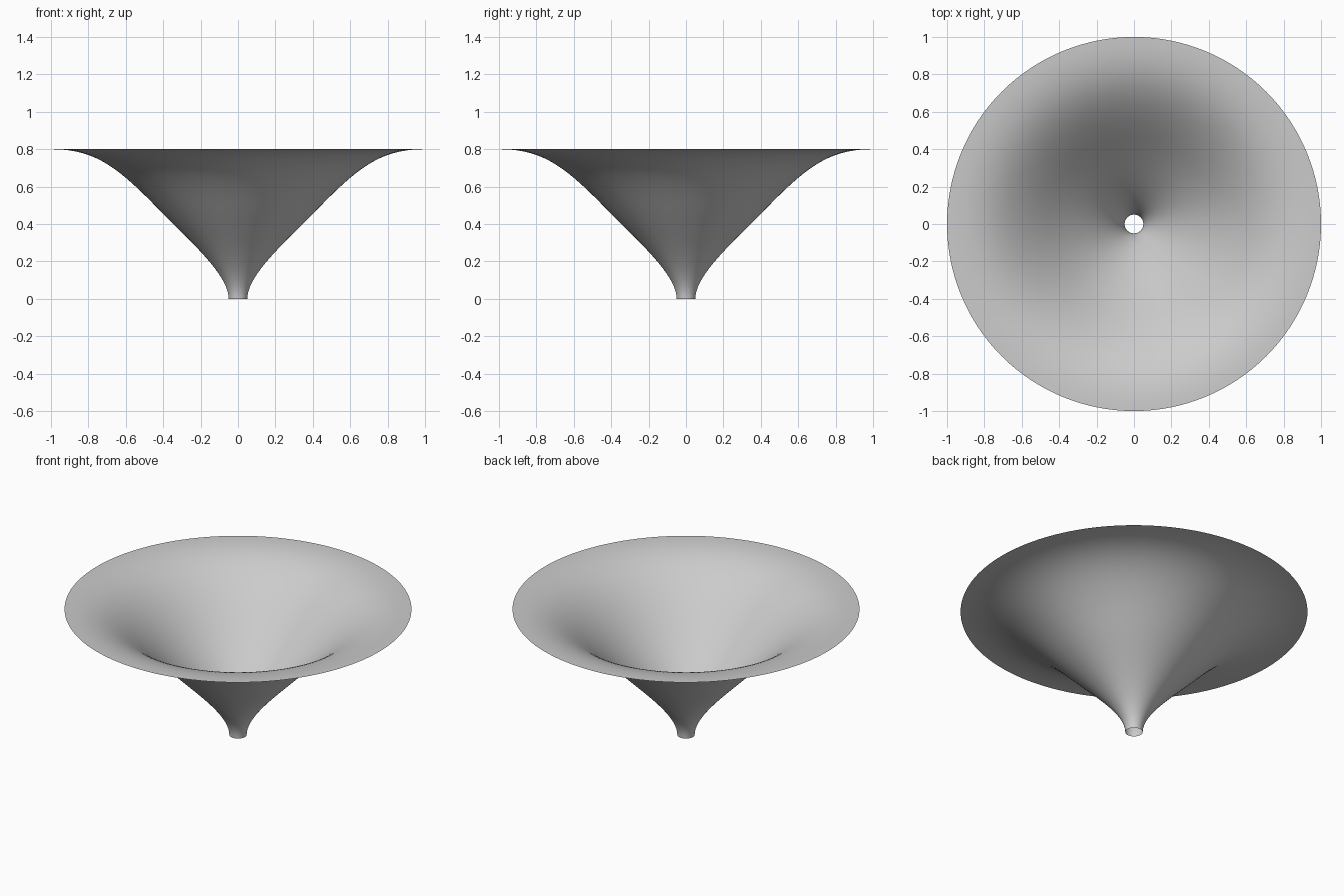
import bpy, bmesh
from math import tau
from mathutils import Vector
from mathutils.geometry import interpolate_bezier

cube = bpy.data.objects.get("Cube")
if cube:
    bpy.data.objects.remove(cube, do_unlink=True)

# Single grey finish
grey = bpy.data.materials.new("plain grey")
grey.use_nodes = True
colour = (0.6, 0.6, 0.6, 1)
grey.diffuse_color = colour
grey.node_tree.nodes["Principled BSDF"].inputs["Base Color"].default_value = colour


def curve(points, steps):
    """Sample one cubic curve given as (radius, height) pairs."""
    return interpolate_bezier(*[Vector((r, 0, z)) for r, z in points], steps)


# Flared profile: vertical at the spout, level at the rim
lower = curve([(0.05, 0), (0.05, 0.13), (0.25, 0.3), (0.445, 0.5)], 20)
upper = curve([(0.445, 0.5), (0.66, 0.72), (0.78, 0.8), (1, 0.8)], 20)
profile = lower + upper[1:]

# Revolve the profile into an open, paper-thin funnel
bm = bmesh.new()
verts = [bm.verts.new(p) for p in profile]
edges = [bm.edges.new(pair) for pair in zip(verts, verts[1:])]
bmesh.ops.spin(bm, geom=verts + edges, cent=(0, 0, 0), axis=(0, 0, 1),
               angle=tau, steps=128, use_merge=True)
bmesh.ops.remove_doubles(bm, verts=bm.verts, dist=0.0001)
bmesh.ops.recalc_face_normals(bm, faces=bm.faces)
for face in bm.faces:
    face.smooth = True

mesh = bpy.data.meshes.new("funnel")
bm.to_mesh(mesh)
bm.free()
mesh.materials.append(grey)
funnel = bpy.data.objects.new("funnel", mesh)
bpy.context.collection.objects.link(funnel)
